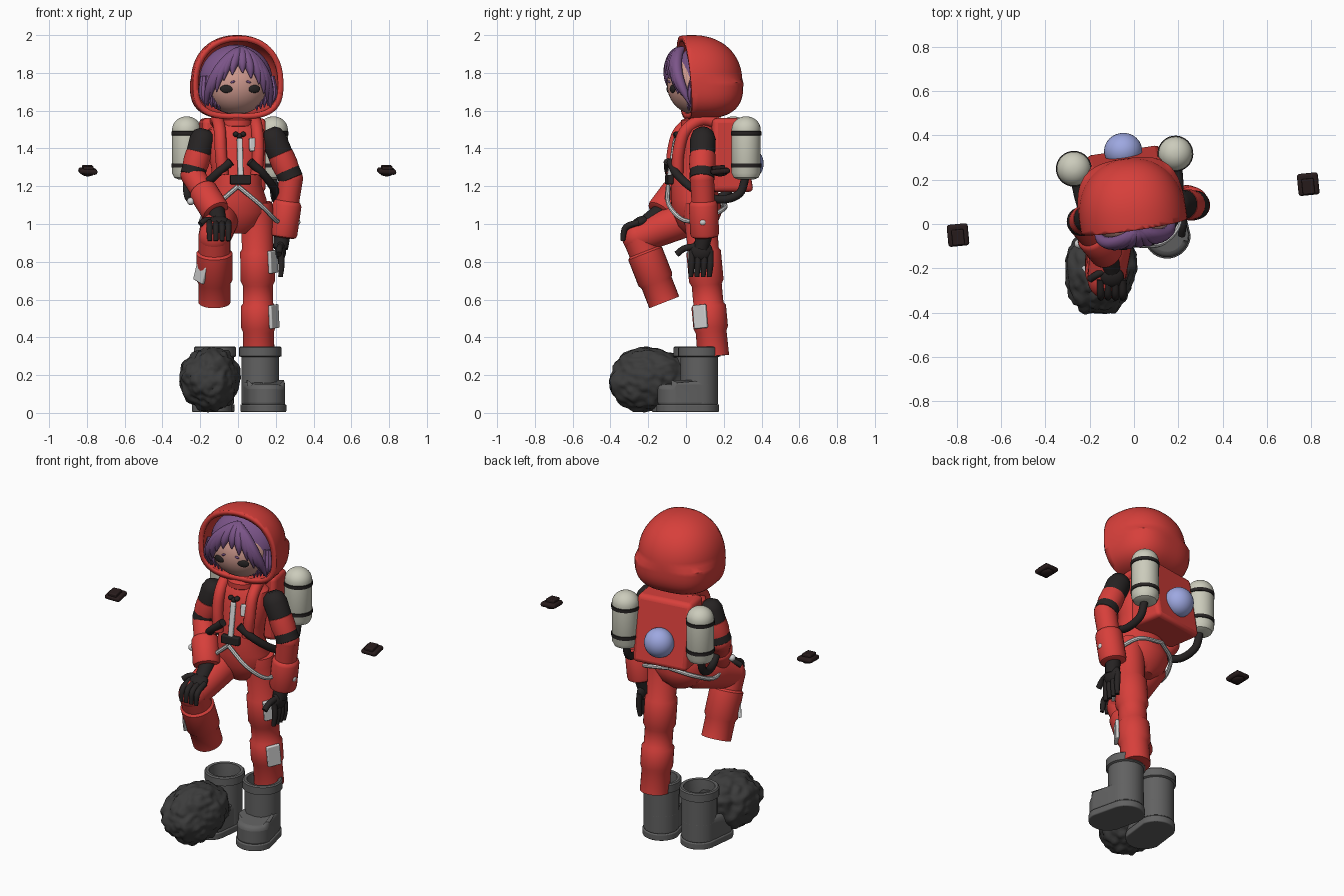
import bpy, bmesh, math
from mathutils import Vector, Matrix, Euler, noise

cube = bpy.data.objects.get("Cube")
if cube:
    bpy.data.objects.remove(cube)

TURN = Matrix.Rotation(math.radians(8.5), 4, 'Z')  # upper body twist
PARTS = []


def colour(name, *rgb):
    mat = bpy.data.materials.new(name)
    mat.use_nodes = True
    mat.diffuse_color = (*rgb, 1)
    mat.node_tree.nodes["Principled BSDF"].inputs["Base Color"].default_value = (*rgb, 1)
    return mat


RED = colour("suit_red", .68, .05, .043)
CREAM = colour("tank_cream", .6, .6, .5)
WHITE = colour("strap_white", .65, .65, .65)
BLACK = colour("rubber_black", .02, .017, .017)
BROWN = colour("dark_brown", .022, .012, .012)
STONE = colour("rock_grey", .045, .045, .045)
GREY = colour("boot_grey", .12, .12, .12)
PURPLE = colour("hair_purple", .2, .09, .25)
SKIN = colour("skin", .62, .32, .27)
BLUE = colour("dome_blue", .34, .39, .75)


def finish(name, bm, mat, turn=False, bevel=0):
    if turn:
        bm.transform(TURN)
    bmesh.ops.recalc_face_normals(bm, faces=bm.faces)
    mesh = bpy.data.meshes.new(name)
    bm.to_mesh(mesh)
    bm.free()
    mesh.materials.append(mat)
    obj = bpy.data.objects.new(name, mesh)
    bpy.context.collection.objects.link(obj)
    if bevel:
        mod = obj.modifiers.new("bevel", 'BEVEL')
        mod.width, mod.segments = bevel, 3
    PARTS.append(obj)
    return obj


def skin(name, rings, mat, turn=False):
    """Join rings of points into a closed skin."""
    bm = bmesh.new()
    loops = [[bm.verts.new(p) for p in ring] for ring in rings]
    n = len(loops[0])
    for low, high in zip(loops, loops[1:]):
        for i in range(n):
            j = (i + 1) % n
            bm.faces.new((low[i], low[j], high[j], high[i]))
    bm.faces.new(loops[0])
    bm.faces.new(loops[-1])
    return finish(name, bm, mat, turn)


def circle(n):
    return [(math.cos(math.tau * i / n), math.sin(math.tau * i / n)) for i in range(n)]


def lathe(name, x, y, profile, mat, turn=False, flat=1):
    rings = [[(x + r * c, y + r * s * flat, z) for c, s in circle(32)] for r, z in profile]
    return skin(name, rings, mat, turn)


def tube(name, path, mat, turn=False, sides=16):
    """Round tube through (x, y, z, radius) points."""
    pts = [Vector(p[:3]) for p in path]
    rings, quat, last = [], None, None
    for i, p in enumerate(pts):
        way = (pts[min(i + 1, len(pts) - 1)] - pts[max(i - 1, 0)]).normalized()
        quat = last.rotation_difference(way) @ quat if last else way.to_track_quat('Z', 'Y')
        last = way
        rings.append([p + quat @ Vector((c, s, 0)) * path[i][3] for c, s in circle(sides)])
    return skin(name, rings, mat, turn)


def curve(path, radius=None, steps=6):
    """Smooth a path of (x, y, z[, radius]) points."""
    p = [Vector(q if radius is None else (*q, radius)) for q in path]
    p = [2 * p[0] - p[1]] + p + [2 * p[-1] - p[-2]]
    out = []
    for a, b, c, d in zip(p, p[1:], p[2:], p[3:]):
        for k in range(steps):
            t = k / steps
            out.append((2 * b + (c - a) * t + (2 * a - 5 * b + 4 * c - d) * t ** 2
                        + (3 * b - a - 3 * c + d) * t ** 3) / 2)
    return out + [p[-2]]


def limb(name, a, b, profile, mat):
    a, b = Vector(a), Vector(b)
    return tube(name, [(*a.lerp(b, t), r) for t, r in profile], mat, sides=28)


def ball(name, centre, size, mat, turn=False, rot=(0, 0, 0)):
    bm = bmesh.new()
    bmesh.ops.create_uvsphere(bm, u_segments=28, v_segments=18, radius=1)
    bm.transform(Matrix.LocRotScale(Vector(centre), Euler(rot), Vector(size)))
    return finish(name, bm, mat, turn)


def box(name, centre, size, mat, turn=False, rot=(0, 0, 0), bevel=.006):
    bm = bmesh.new()
    bmesh.ops.create_cube(bm, size=1)
    bm.transform(Matrix.LocRotScale(Vector(centre), Euler(rot), Vector(size)))
    return finish(name, bm, mat, turn, bevel)


# Hood: squarish shell cut open at the front
bm = bmesh.new()
bmesh.ops.create_uvsphere(bm, u_segments=48, v_segments=32, radius=1)
for v in bm.verts:
    p = 2.2 if v.co.z > 0 else 3
    v.co /= sum(abs(k) ** p for k in v.co) ** (1 / p)
    v.co = (v.co.x * .243, .03 + v.co.y * .268, 1.75 + v.co.z * (.25 if v.co.z > 0 else .195))
bmesh.ops.bisect_plane(bm, geom=bm.verts[:] + bm.edges[:] + bm.faces[:], dist=.0001,
                       plane_co=(0, -.01, 1.75), plane_no=(0, -1, -.08), clear_outer=True)
hood = finish("hood", bm, RED, True)
shell = hood.modifiers.new("shell", 'SOLIDIFY')
shell.thickness = .03

# Head and face
ball("head", (0, .05, 1.74), (.175, .15, .16), SKIN, True)
tube("neck", [(0, .06, 1.5, .045), (0, .05, 1.62, .045)], SKIN, True)
ball("hair_back", (0, .075, 1.765), (.195, .135, .185), PURPLE, True)
for side, s in (("left", 1), ("right", -1)):
    ball(side + "_eye", (s * .075, -.083, 1.715), (.033, .009, .021), BLACK, True, (0, 0, s * .25))
    ball(side + "_brow", (s * .042, -.096, 1.752), (.013, .006, .006), PURPLE, True, (0, s * .3, 0))
    ball(side + "_ear", (s * .185, .03, 1.73), (.02, .03, .04), SKIN, True)
    for k in range(5):
        x = s * (.1 + k * .02)
        tube(side + "_side_lock", curve([(x, .02, 1.78, .02), (x * 1.05, .0, 1.69, .022),
             (x, .0, 1.6 + .008 * k, .003)]), PURPLE, True, 8)

# Fringe locks fan out from the crown over the head
for x_end, z_end in ((-.175, 1.62), (-.155, 1.66), (-.125, 1.7), (-.09, 1.76), (-.045, 1.79),
                     (.01, 1.8), (.055, 1.77), (.1, 1.74), (.13, 1.69), (.155, 1.65), (.175, 1.61)):
    lock = []
    for t, r in ((0, .014), (.25, .027), (.5, .029), (.75, .022), (1, .003)):
        x = .015 + (x_end - .015) * math.sin(t * math.pi / 2)
        z = 1.93 + (z_end - 1.93) * t ** 1.3
        depth = 1 - (x / .2) ** 2 - ((z - 1.75) / .2) ** 2
        lock.append((x, .04 - .145 * math.sqrt(max(depth, .04)), z, r))
    tube("fringe_lock", curve(lock), PURPLE, True, 10)

# Torso and hips
skin("torso", [[(x * c, y + d * s, z) for c, s in circle(32)] for z, x, y, d in (
    (.95, .06, .06, .06), (.99, .13, .06, .1), (1.06, .165, .06, .13), (1.13, .16, .05, .13),
    (1.21, .13, .04, .12), (1.3, .135, .05, .12), (1.42, .16, .06, .11), (1.5, .15, .07, .1),
    (1.54, .09, .07, .07))], RED, True)
lathe("collar", 0, .06, ((.06, 1.5), (.085, 1.52), (.085, 1.55), (.06, 1.56)), RED, True)

# Chest fittings
box("zip_strip", (0, -.075, 1.35), (.03, .02, .21), WHITE, True, (-.17, 0, 0))
box("chest_patch", (.075, -.062, 1.42), (.05, .02, .07), WHITE, True, (-.15, 0, .2))
box("belt_buckle", (0, -.09, 1.235), (.11, .03, .05), BLACK, True)
for x in (-.02, 0, .02):
    ball("collar_clip", (x, -.05, 1.465 + abs(x) / 2), (.015, .018, .014), BLACK, True)
tube("clip_stem", [(0, -.055, 1.43, .013), (0, -.05, 1.465, .01)], BLACK, True)

# Backpack, sloping outwards to the bottom
bm = bmesh.new()
bmesh.ops.create_cube(bm, size=1)
for v in bm.verts:
    back, low = v.co.y > 0, v.co.z < 0
    v.co = (v.co.x * .34, (.34 if low else .275) if back else .12, 1.17 if low else 1.56)
finish("backpack", bm, RED, True, .025)
ball("pack_dome", (0, .335, 1.32), (.086, .08, .086), BLUE, True)

# Tanks, bands, hoses and shoulder straps
for side, s in (("left", 1), ("right", -1)):
    x, y = s * .232, .287
    dome = [(.077 * math.cos(a / 10), 1.5 + .07 * math.sin(a / 10)) for a in range(0, 16, 2)]
    lathe(side + "_tank", x, y, [(.04, 1.235), (.065, 1.245), (.077, 1.27)] + dome, CREAM, True)
    for z in (1.31, 1.48):
        lathe(side + "_tank_band", x, y, ((.075, z - .012), (.081, z - .01), (.081, z + .01),
                                          (.075, z + .012)), BLACK, True)
    tube(side + "_hose", curve([(x, y, 1.26), (x, .25, 1.16), (s * .225, .14, 1.13), (s * .2, .02, 1.18),
         (s * .13, -.065, 1.26), (s * .05, -.09, 1.33)], .022), BLACK, True)
    tube(side + "_shoulder_strap", curve([(s * .1, .17, 1.53), (s * .1, .07, 1.55), (s * .1, -.02, 1.49),
         (s * .1, -.055, 1.38), (s * .09, -.06, 1.26)], .032), RED, True)

# Hip harness
tube("left_harness", curve([(0, -.095, 1.2), (.12, -.09, 1.1), (.2, -.01, 1.02), (.2, .1, 1.03),
     (.13, .2, 1.08), (-.03, .205, 1.11)], .012), WHITE, sides=8)
tube("right_harness", curve([(0, -.095, 1.2), (-.09, -.1, 1.12), (-.17, -.08, 1.03), (-.195, .02, 1.02),
     (-.15, .14, 1.07), (-.03, .205, 1.11)], .012), WHITE, sides=8)


# Arms: black shoulder, red sleeve, black band, cuffed forearm
def arm(side, a, b, c):
    limb(side + "_shoulder", a, b, ((-.2, .03), (-.12, .055), (.05, .068), (.48, .066)), BLACK)
    limb(side + "_sleeve", a, b, ((.4, .062), (.42, .068), (.65, .07), (.86, .064)), RED)
    limb(side + "_elbow_band", a, b, ((.78, .06), (.8, .066), (1, .066), (1.02, .06)), BLACK)
    ball(side + "_elbow", b, (.064, .064, .064), RED)
    limb(side + "_forearm", b, c, ((0, .064), (.38, .062), (.4, .07), (.45, .077), (.93, .077),
                                   (.98, .072), (1, .06)), RED)


arm("left", (.185, .09, 1.46), (.28, .085, 1.24), (.235, .1, .93))
arm("right", (-.185, .03, 1.46), (-.24, .01, 1.26), (-.115, -.14, 1.06))
ball("left_cuff_knob", (.31, .09, 1.01), (.02, .02, .02), WHITE)
ball("right_cuff_knob", (-.25, -.09, 1.12), (.02, .02, .02), WHITE)

# Gloves
tube("left_wrist", [(.235, .1, .96, .045), (.225, .08, .87, .04)], BLACK)
ball("left_palm", (.225, .08, .86), (.03, .06, .055), BLACK)
tube("left_thumb", curve([(.225, .04, .88), (.22, -.01, .87), (.215, -.05, .84)], .017), BLACK)
tube("right_wrist", [(-.115, -.13, 1.07, .045), (-.1, -.21, 1.01, .04)], BLACK)
ball("right_palm", (-.1, -.24, 1.01), (.055, .05, .03), BLACK, rot=(.4, 0, 0))
tube("right_thumb", curve([(-.13, -.21, 1.02), (-.17, -.23, 1.02), (-.2, -.25, 1)], .016), BLACK)
for k in range(4):
    y, x = .03 + k * .033, -.15 + k * .033
    tube("left_finger", curve([(.225, y, .86, .016), (.23, y, .79, .017), (.225, y - .005, .72, .012)]), BLACK)
    tube("right_finger", curve([(x, -.25, 1.01, .016), (x, -.32, .98, .017), (x, -.335, .91, .012)]), BLACK)

# Legs with raised bands and white patches
limb("left_leg", (.1, .07, 1.1), (.11, .145, .3), ((-.02, .08), (.05, .088), (.29, .082), (.31, .092),
     (.5, .092), (.53, .08), (.65, .08), (.67, .092), (.81, .092), (.84, .082), (1, .084)), RED)
knee, ankle = (-.125, -.25, .93), (-.125, -.115, .585)
limb("right_thigh", (-.085, .05, 1.05), knee, ((-.05, .08), (.05, .1), (.6, .092), (1, .085)), RED)
ball("right_knee", knee, (.085, .088, .088), RED)
limb("right_shin", knee, ankle, ((0, .085), (.22, .084), (.25, .096), (.65, .096), (.7, .085), (1, .085)), RED)
box("left_thigh_patch", (.185, .045, .8), (.02, .075, .12), WHITE, rot=(.09, 0, -.55))
box("left_shin_patch", (.19, .075, .51), (.02, .08, .125), WHITE, rot=(.09, 0, -.55))
box("right_shin_patch", (-.195, -.235, .75), (.02, .08, .12), WHITE, rot=(.36, 0, .7))


# Boots: hollow shaft, rim and rounded foot
def slab(name, heel, toe, grow, bottom, top, drop, bevel):
    bm = bmesh.new()
    around = circle(40)
    edge = [Vector((*(heel if s > 0 else toe), 0)) + Vector((c, s, 0)) * (grow + .1) for c, s in around]
    low = [bm.verts.new((p.x, p.y, bottom)) for p in edge]
    high = [bm.verts.new((p.x, p.y, top - (drop if q[1] < 0 else 0))) for p, q in zip(edge, around)]
    for i in range(40):
        j = (i + 1) % 40
        bm.faces.new((low[i], low[j], high[j], high[i]))
    bm.faces.new(low)
    bm.faces.new(high)
    finish(name, bm, GREY, bevel=bevel)


for side, x, y, toe_x in (("left", .118, .07, .15), ("right", -.122, .045, -.14)):
    lathe(side + "_boot_shaft", x, y, ((.1, .05), (.1, .295), (.112, .3), (.112, .345), (.105, .352),
          (.088, .35), (.085, .3), (.085, .15)), GREY)
    slab(side + "_boot_foot", (x, y), (toe_x, y - .12), 0, .03, .175, .025, .035)
    slab(side + "_boot_sole", (x, y), (toe_x, y - .12), .006, .005, .045, 0, .006)

# Rock
bm = bmesh.new()
bmesh.ops.create_icosphere(bm, subdivisions=5, radius=1)
for v in bm.verts:
    v.co *= 1 + .1 * noise.noise(v.co * 1.7) + .09 * noise.noise(v.co * 5)
bm.transform(Matrix.LocRotScale(Vector((-.145, -.2, .18)), Euler((.1, 0, -.15)), Vector((.16, .21, .167))))
finish("rock", bm, STONE)

# Floating pads either side
for side, x, y in (("left", .787, .18), ("right", -.795, -.05)):
    box(side + "_pad", (x, y, 1.28), (.095, .1, .028), BROWN, rot=(.1, .05, .1), bevel=.012)
    box(side + "_pad_lid", (x, y - .01, 1.297), (.055, .07, .025), BROWN, rot=(.1, 0, .1))
    ball(side + "_pad_base", (x, y, 1.27), (.035, .04, .018), BROWN)

# Smooth shading with sharp edges kept
bpy.ops.object.select_all(action='DESELECT')
for obj in PARTS:
    obj.select_set(True)
bpy.context.view_layer.objects.active = PARTS[0]
bpy.ops.object.shade_smooth_by_angle(angle=math.radians(40))
